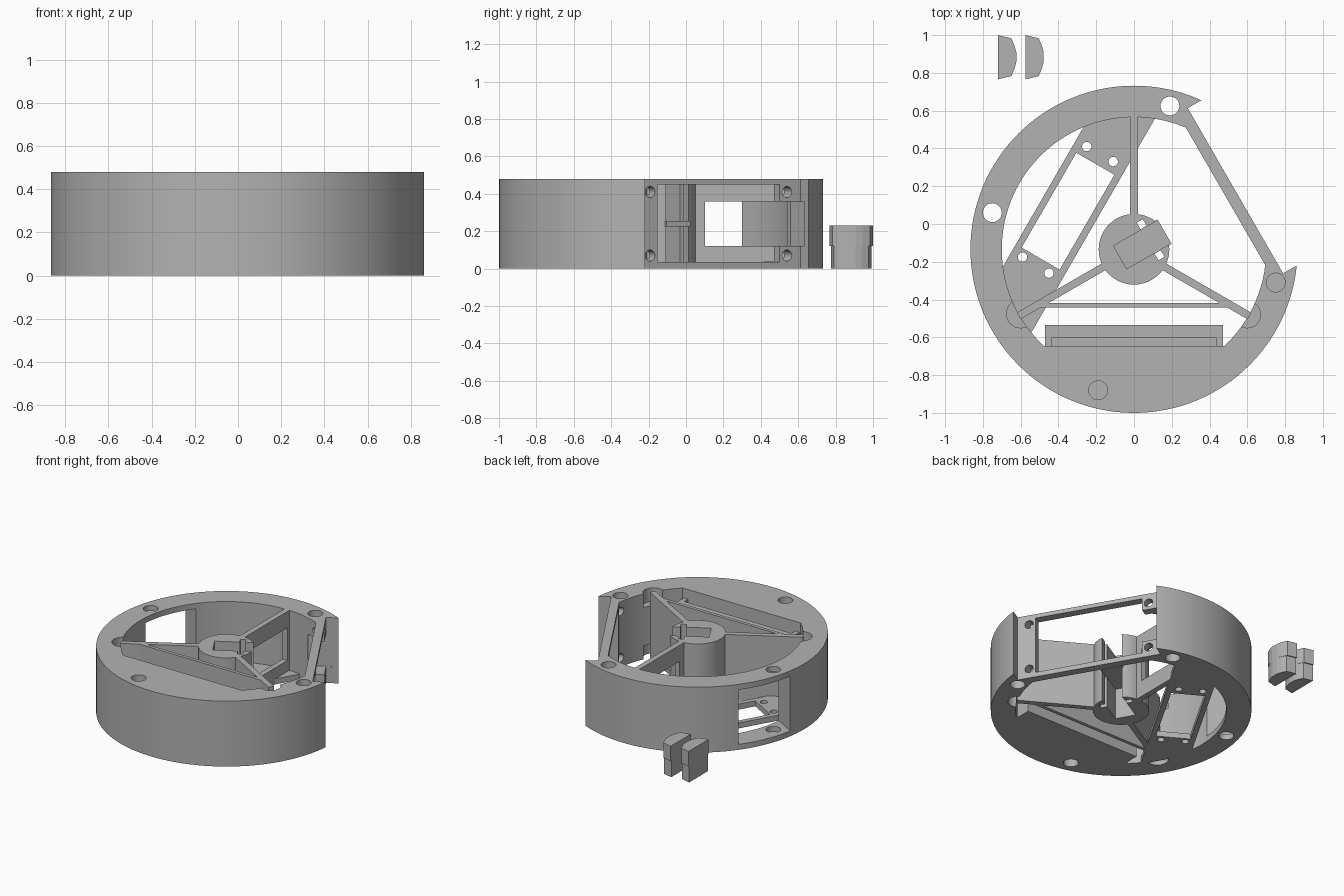
import bpy, bmesh
from math import sin, cos, pi, radians, asin, sqrt
from mathutils import Matrix

if "Cube" in bpy.data.objects:
    bpy.data.objects.remove(bpy.data.objects["Cube"], do_unlink=True)

CY, H, R_OUT, R_IN = -0.134, 0.48, 0.866, 0.70
RIGHT, LEFT, FRONT = 30, 150, -90     # directions of the three bays

grey = bpy.data.materials.new("plain grey")
grey.use_nodes = True
grey.diffuse_color = (0.45, 0.45, 0.45, 1)
grey.node_tree.nodes["Principled BSDF"].inputs["Base Color"].default_value = (0.45, 0.45, 0.45, 1)


def prism(name, points, z0, z1):
    """Extrude a flat outline between two heights."""
    bm = bmesh.new()
    face = bm.faces.new([bm.verts.new((x, y, z0)) for x, y in points])
    top = bmesh.ops.extrude_face_region(bm, geom=[face])["geom"]
    verts = [v for v in top if isinstance(v, bmesh.types.BMVert)]
    bmesh.ops.translate(bm, verts=verts, vec=(0, 0, z1 - z0))
    bmesh.ops.recalc_face_normals(bm, faces=bm.faces)
    mesh = bpy.data.meshes.new(name)
    bm.to_mesh(mesh)
    bm.free()
    mesh.materials.append(grey)
    obj = bpy.data.objects.new(name, mesh)
    bpy.context.collection.objects.link(obj)
    return obj


def local(a, b, angle):
    """Point a outward along the angle and b sideways from the hub axis."""
    c, s = cos(radians(angle)), sin(radians(angle))
    return a * c - b * s, CY + a * s + b * c


def box(name, a0, a1, b0, b1, z0, z1, angle):
    corners = [(a0, b0), (a1, b0), (a1, b1), (a0, b1)]
    return prism(name, [local(a, b, angle) for a, b in corners], z0, z1)


def disc(name, x, y, r, z0, z1, n=32):
    return prism(name, [(x + r * cos(2 * pi * i / n), y + r * sin(2 * pi * i / n))
                        for i in range(n)], z0, z1)


def rod(a, b, z, r, angle):
    """Horizontal drill pointing along the angle."""
    obj = disc("drill", 0, 0, r, -0.15, 0.15, 20)
    x, y = local(a, b, angle)
    obj.data.transform(Matrix.Translation((x, y, z)) @ Matrix.Rotation(radians(angle), 4, 'Z')
                       @ Matrix.Rotation(pi / 2, 4, 'Y'))
    return obj


def carve(targets, cutters, operation='DIFFERENCE'):
    for target in targets:
        bpy.context.view_layer.objects.active = target
        for cutter in cutters:
            mod = target.modifiers.new("carve", 'BOOLEAN')
            mod.operation, mod.solver, mod.object = operation, 'EXACT', cutter
            bpy.ops.object.modifier_apply(modifier=mod.name)
    for cutter in cutters:
        bpy.data.objects.remove(cutter, do_unlink=True)


def smooth(obj):
    bpy.ops.object.select_all(action='DESELECT')
    obj.select_set(True)
    bpy.context.view_layer.objects.active = obj
    bpy.ops.object.shade_smooth_by_angle(angle=radians(25))


# Outer ring with a flat-sided front segment
ring = disc("outer_ring", 0, CY, R_OUT, 0, H, 128)
chord = 0.511
start = -asin(chord / R_IN)
sweep = pi - 2 * start
cavity = prism("cavity", [(R_IN * cos(start + sweep * i / 96), CY + R_IN * sin(start + sweep * i / 96))
                          for i in range(97)], -0.1, H + 0.1)
carve([ring], [cavity])

# Right bay: flat cut, framed window, side slot and screw holes
frame = box("right_frame", 0.56, 0.62, -0.45, 0.45, 0, H, RIGHT)
carve([ring], [box("bay", 0.62, 1.2, -0.505, 0.505, -0.1, H + 0.1, RIGHT)])
carve([ring, frame], [box("window", 0.4, 0.8, -0.38, 0.375, 0.035, 0.45, RIGHT),
                      box("side_slot", 0.5, 0.66, 0.3, 0.51, 0.12, 0.36, RIGHT)]
      + [rod(0.6, b, z, 0.03, RIGHT) for b in (-0.425, 0.42) for z in (0.07, 0.41)])

# Left bay: opening through the ring wall
carve([ring], [box("left_opening", 0.5, 1.0, -0.10, 0.30, 0.04, 0.44, LEFT)])

# Magnet holes: two pass through, the others are blind from both faces
carve([ring], [disc("hole", x, y, 0.05, -0.1, H + 0.1) for x, y in ((0.19, 0.625), (-0.75, 0.06))])
for x, y, r in ((0.75, -0.31, 0.05), (-0.19, -0.88, 0.05), (-0.6, -0.475, 0.075), (0.6, -0.48, 0.07)):
    carve([ring], [disc("hole", x, y, r, H - 0.1, H + 0.1), disc("hole", x, y, r, -0.1, 0.1)])

# Left mounting plate on the floor with a window and four holes
plate = box("left_plate", 0.25, 0.555, -0.8, 0.8, 0, 0.04, LEFT)
carve([plate], [disc("limit", 0, CY, 0.71, -0.1, 0.2, 96)], 'INTERSECT')
carve([plate], [box("window", 0.287, 0.52, -0.29, 0.29, -0.1, 0.2, LEFT)]
      + [disc("hole", x, y, 0.025, -0.1, 0.2, 20)
         for x, y in ((-0.25, 0.41), (-0.11, 0.33), (-0.59, -0.175), (-0.45, -0.26))])

# Front shelf with a long slot
shelf = box("front_shelf", 0.401, 0.52, -0.47, 0.47, 0, 0.41, FRONT)
carve([shelf], [box("slot", 0.466, 0.511, -0.435, 0.435, 0.05, 0.6, FRONT)])

# Hub, opened toward the right bay, with a middle web
hub = disc("hub", 0, CY, 0.187, 0, H, 64)
carve([hub], [box("pocket", -0.085, 0.3, -0.07, 0.07, -0.1, 0.6, RIGHT),
              box("cross_slot", 0.083, 0.12, -0.115, 0.115, -0.1, 0.6, RIGHT)])
box("hub_web", -0.09, 0.187, -0.075, 0.075, 0.225, 0.255, RIGHT)

# Three spokes and the tie wall across the two front ones
spokes = {a: box(f"spoke_{n}", 0.175, 0.705, -0.02, 0.02, 0, H, a)
          for n, a in (("back", 90), ("front_left", -30), ("front_right", 210))}
carve([spokes[90]], [box("slot", 0.235, 0.68, -0.1, 0.1, 0.12, 0.36, 90)])
box("tie_wall", 0.283, 0.308, -0.51, 0.51, 0, H, FRONT)

# Two loose curved wedges, narrower in the lower half
half = [(0, 0.117), (0.07, 0.1), (0.088, 0.06), (0.097, 0.025)]
outline = half + [(x, -y) for x, y in reversed(half)]
for n, x0 in (("outer", -0.72), ("inner", -0.575)):
    for part, scale, z0, z1 in (("lower", 0.93, 0, 0.12), ("upper", 1.0, 0.12, 0.23)):
        prism(f"wedge_{n}_{part}", [(x0 + x, 0.883 + y * scale) for x, y in outline], z0, z1)

for obj in (ring, hub, plate, frame):
    smooth(obj)
